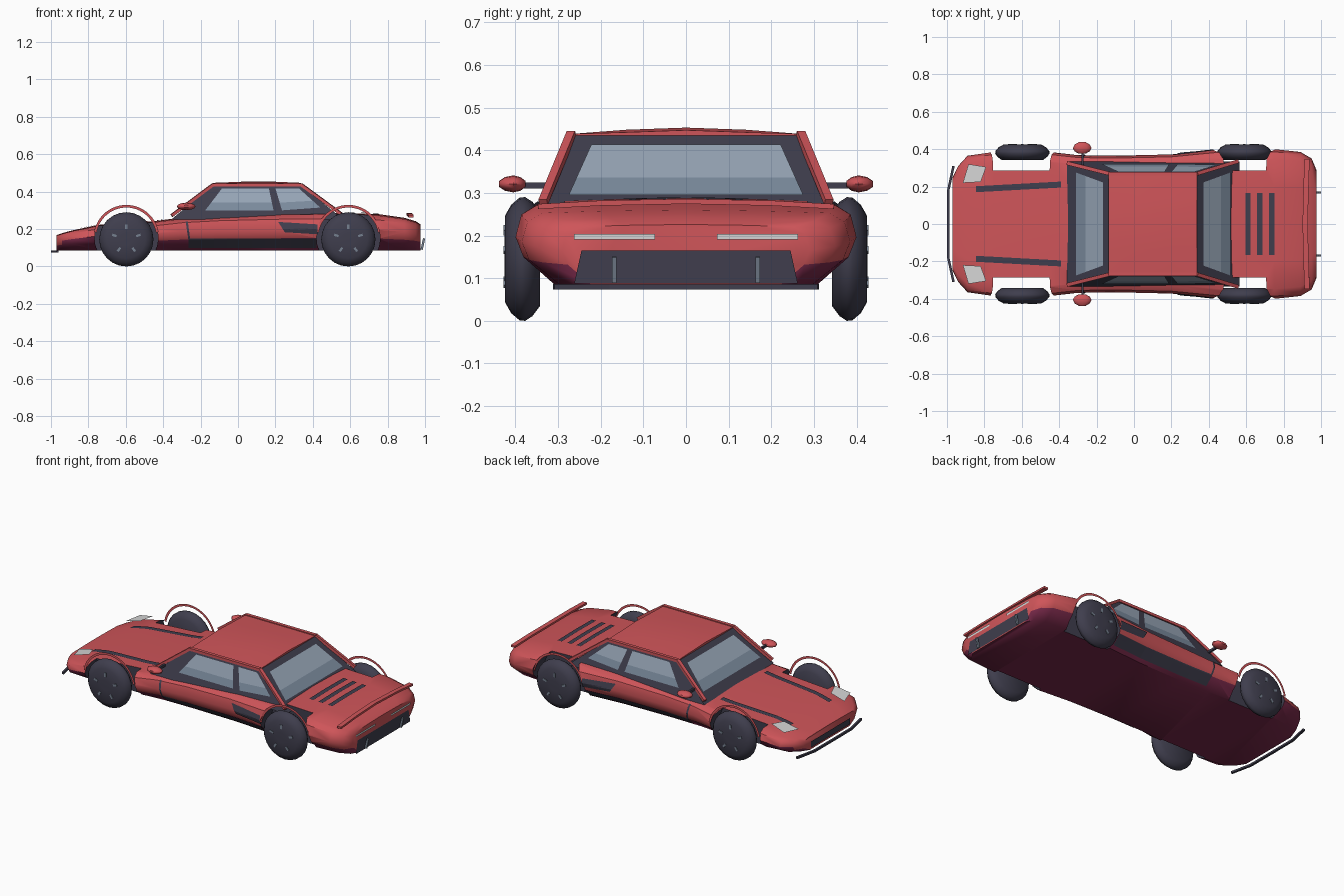
import bpy, bmesh, math
from mathutils import Vector

if "Cube" in bpy.data.objects:
    bpy.data.objects.remove(bpy.data.objects["Cube"])


def material(name, rgb):
    m = bpy.data.materials.new(name)
    m.diffuse_color = (*rgb, 1)
    m.use_nodes = True
    m.node_tree.nodes["Principled BSDF"].inputs["Base Color"].default_value = m.diffuse_color
    return m


RED = material("red paint", (0.62, 0.09, 0.10))
MAROON = material("maroon underbody", (0.19, 0.022, 0.068))
DARK = material("dark trim", (0.05, 0.048, 0.075))
GLASS = material("blue grey glass", (0.20, 0.26, 0.34))
SHEEN = material("light glass", (0.31, 0.38, 0.47))
LAMP = material("pale lamp", (0.66, 0.66, 0.66))
STEEL = material("steel", (0.18, 0.22, 0.28))


def activate(ob):
    bpy.ops.object.select_all(action='DESELECT')
    ob.select_set(True)
    bpy.context.view_layer.objects.active = ob


def build(name, mat, verts, faces, smooth=None, closed=True):
    me = bpy.data.meshes.new(name)
    me.from_pydata([tuple(v) for v in verts], [], faces)
    bm = bmesh.new()
    bm.from_mesh(me)
    bm.normal_update()
    if closed:
        bmesh.ops.recalc_face_normals(bm, faces=bm.faces)
    else:  # open plates face away from the middle of the car
        for f in bm.faces:
            c = f.calc_center_median()
            if f.normal.dot(c - Vector((c.x * 0.8, 0, 0.12))) < 0:
                f.normal_flip()
    bm.to_mesh(me)
    bm.free()
    me.materials.append(mat)
    ob = bpy.data.objects.new(name, me)
    bpy.context.collection.objects.link(ob)
    if smooth:
        activate(ob)
        bpy.ops.object.shade_smooth_by_angle(angle=math.radians(smooth))
    return ob


def loft(name, mat, rings, smooth=None):
    n = len(rings[0])
    faces = [(i * n + j, i * n + (j + 1) % n, (i + 1) * n + (j + 1) % n, (i + 1) * n + j)
             for i in range(len(rings) - 1) for j in range(n)]
    faces += [tuple(range(n)), tuple(range((len(rings) - 1) * n, len(rings) * n))]
    return build(name, mat, [p for r in rings for p in r], faces, smooth)


def lathe(name, mat, prof, cx, cz, sx=1, sz=1, n=24, smooth=40):
    """Turn a (y, radius) profile round an axis along y."""
    rings = [[(cx + sx * r * math.cos(2 * math.pi * k / n), y,
               cz + sz * r * math.sin(2 * math.pi * k / n)) for k in range(n)] for y, r in prof]
    return loft(name, mat, rings, smooth)


def patch(name, mat, quad, fn, n=6, mirror=True):
    """Thin sheet: four 2D corners mapped onto a surface by fn."""
    verts, faces = [], []
    a, b, c, d = [Vector(q) for q in quad]
    for s in ((1, -1) if mirror else (1,)):
        o = len(verts)
        for i in range(n + 1):
            for j in range(n + 1):
                u, v = i / n, j / n
                p = (a * (1 - u) + b * u) * (1 - v) + (d * (1 - u) + c * u) * v
                x, y, z = fn(p.x, p.y)
                verts.append((x, s * y, z))
        faces += [(o + i * (n + 1) + j, o + (i + 1) * (n + 1) + j, o + (i + 1) * (n + 1) + j + 1,
                   o + i * (n + 1) + j + 1) for i in range(n) for j in range(n)]
    return build(name, mat, verts, faces, closed=False)


def window(name, quad, fn, mirror=True):
    """Pane in two tones: darker lower strip, lighter upper part."""
    a, b, c, d = [Vector(q) for q in quad]
    l, r = a.lerp(d, .35), b.lerp(c, .35)
    patch(name + "_lower", GLASS, [a, b, r, l], fn, 1, mirror)
    patch(name + "_upper", SHEEN, [l, r, c, d], fn, 1, mirror)


def bar(name, mat, path, w, h):
    """Rectangular bar along a path, w sideways and h upwards."""
    rings = []
    for i, p in enumerate(path):
        t = Vector(path[min(i + 1, len(path) - 1)]) - Vector(path[max(i - 1, 0)])
        side = t.cross(Vector((0, 0, 1)))
        side = (side if side.length > 1e-4 else Vector((0, 1, 0))).normalized()
        up = side.cross(t).normalized()
        rings.append([Vector(p) + side * a * w / 2 + up * b * h / 2
                      for a, b in ((-1, -1), (1, -1), (1, 1), (-1, 1))])
    return loft(name, mat, rings)


# Body: stations (x, half width, top height) and one half cross-section
ZB = 0.085
STATIONS = [(-.97, .25, .168), (-.94, .31, .178), (-.89, .365, .192), (-.75, .385, .222),
            (-.45, .385, .242), (-.3, .368, .262), (-.1, .365, .275), (.2, .372, .284),
            (.48, .40, .288), (.75, .40, .28), (.89, .385, .26), (.95, .35, .242), (.975, .29, .226)]
SECTION = [(.77, 0), (.955, .33), (1, .57), (.965, .84), (.87, .96), (.5, .985), (0, 1)]


def lerp(pairs, t):
    for (a, p), (b, q) in zip(pairs, pairs[1:]):
        if t <= b:
            return p + (q - p) * max(0, (t - a) / (b - a))
    return pairs[-1][1]


def size(x):
    return lerp([(s[0], s[1]) for s in STATIONS], x), lerp([(s[0], s[2]) for s in STATIONS], x) - ZB


def on_top(x, y):
    w, h = size(x)
    return x, y, ZB + h * lerp([(a, b) for a, b in SECTION[:2:-1]], abs(y) / w) + .005


def on_side(x, z):
    w, h = size(x)
    return x, w * lerp([(b, a) for a, b in SECTION], (z - ZB) / h) + .005, z


rings = []
for x, w, zt in STATIONS:
    half = [(x, w * a, ZB + (zt - ZB) * b) for a, b in SECTION]
    rings.append(half + [(x, -y, z) for x, y, z in half[-2::-1]])
body = loft("body", RED, rings)
body.data.materials.append(MAROON)
for f in body.data.polygons:  # faces turned down are underbody
    f.material_index = int(f.normal.z < -.4)

# Wheel wells cut into the body, with dark lining
WHEELS = (-.597, .59)
for x in WHEELS:
    for s in (1, -1):
        cut = lathe("well_cutter", DARK, [(s * .285, .17), (s * .5, .17)], x, .152, n=32, smooth=None)
        mod = body.modifiers.new("well", 'BOOLEAN')
        mod.operation, mod.solver, mod.object = 'DIFFERENCE', 'EXACT', cut
        mod.material_mode = 'TRANSFER'
        activate(body)
        bpy.ops.object.modifier_apply(modifier=mod.name)
        bpy.data.objects.remove(cut)
activate(body)
bpy.ops.object.shade_smooth_by_angle(angle=math.radians(42))

# Wheels, spokes and flat arch rings
for x, end in zip(WHEELS, ("front", "rear")):
    for s, side in ((1, "left"), (-1, "right")):
        tag = end + "_" + side
        prof = [(.342, .11), (.36, .134), (.377, .145), (.39, .144), (.41, .127), (.424, .102), (.426, .03)]
        lathe("wheel_" + tag, DARK, [(s * y, r) for y, r in prof], x, .145)
        for k in range(5):
            a = math.pi / 2 + k * 2 * math.pi / 5
            bar("spoke_" + tag, STEEL, [(x + r * math.cos(a), s * .425, .145 + r * math.sin(a))
                                        for r in (.055, .08)], .006, .012)
        arc = [math.radians(10 + 160 * k / 24) for k in range(25)]
        verts = [(x + r * math.cos(a), s * .388, .154 + r * math.sin(a)) for a in arc for r in (.161, .175)]
        build("arch_" + tag, RED, verts, [(2 * k, 2 * k + 1, 2 * k + 3, 2 * k + 2) for k in range(24)],
              closed=False)

# Cabin core
Z0, Z1 = .265, .437


def rise(z):
    return (z - Z0) / (Z1 - Z0)


def cabin_ring(z):
    t = rise(z)
    x0, x1, y = -.34 + .21 * t, .545 - .21 * t, .33 - .06 * t
    return [(x0, -y, z), (x1, -y, z), (x1, y, z), (x0, y, z)]


loft("cabin", DARK, [cabin_ring(.25), cabin_ring(Z1)])


def on_cabin_side(x, z):
    return x, .334 - .06 * rise(z), z


# Windows
window("front_side_window", [(-.175, .30), (.19, .30), (.165, .418), (-.085, .418)], on_cabin_side)
window("rear_side_window", [(.235, .30), (.44, .315), (.325, .418), (.20, .418)], on_cabin_side)
pane = [(-.275, .295), (.275, .295), (.222, .413), (-.222, .413)]
window("windscreen", pane, lambda y, z: (-.346 + .21 * rise(z), y, z), False)
window("rear_window", pane, lambda y, z: (.551 - .21 * rise(z), y, z), False)

# Crowned roof
loft("roof", RED, [[(x, -.272, .43), (x, .272, .43), (x, .272, .438), (x, .14, .448 - d), (x, 0, .453 - d),
                    (x, -.14, .448 - d), (x, -.272, .438)]
                   for x, d in ((-.135, .006), (.02, 0), (.2, 0), (.338, .006))], 30)

for s in (1, -1):
    # Pillars and roof rails
    bar("front_pillar", RED, [(-.355, s * .325, .272), (-.132, s * .269, .438)], .02, .016)
    bar("rear_pillar", RED, [(.555, s * .335, .278), (.337, s * .269, .438)], .02, .016)
    bar("roof_rail", RED, [(-.135, s * .269, .436), (.338, s * .269, .436)], .02, .016)
    # Door mirrors
    bar("mirror_stem", DARK, [(-.275, s * .315, .317), (-.275, s * .39, .317)], .012, .014)
    lathe("mirror", RED, [(s * y, r) for y, r in ((.376, .35), (.388, .8), (.405, 1), (.425, .8), (.438, .35))],
          -.277, .321, .05, .02, 12)
    # Tail fins
    bar("tail_fin", STEEL, [(.982, s * .168, .09), (.995, s * .168, .15)], .01, .012)

# Bonnet grooves, headlights, deck slats
patch("bonnet_groove", DARK, [(-.845, .17), (-.39, .195), (-.39, .227), (-.845, .202)], on_top, 12)
patch("headlight", LAMP, [(-.915, .22), (-.82, .225), (-.79, .305), (-.885, .32)],
      lambda x, y: (x, y, .208 + (x + .915) * .25), 1)
for x in (.61, .672, .737):
    patch("deck_slat", DARK, [(x - .014, -.165), (x + .014, -.165), (x + .014, .165), (x - .014, .165)],
          on_top, 6, False)

# Side intake, door line and sill
patch("side_intake", DARK, [(.25, .183), (.425, .172), (.425, .225), (.215, .238)], on_side)
patch("door_line", DARK, [(-.265, .14), (-.255, .14), (-.268, .24), (-.28, .24)], on_side)
patch("sill", DARK, [(-.265, .1), (.42, .1), (.42, .15), (-.265, .15)], on_side, 10)

# Rear panel, tail lights, nose grille
patch("rear_panel", DARK, [(-.262, .088), (.262, .088), (.245, .165), (-.245, .165)],
      lambda y, z: (.979, y, z), 1, False)
patch("tail_light", LAMP, [(.073, .191), (.262, .191), (.262, .204), (.073, .204)],
      lambda y, z: (.98, y, z), 1)
patch("nose_grille", DARK, [(-.19, .098), (.19, .098), (.19, .135), (-.19, .135)],
      lambda y, z: (-.975, y, z), 1, False)

# Rear spoiler and front splitter
bar("spoiler", RED, [(.925, -.347, .268), (.92, -.2, .276), (.915, 0, .28), (.92, .2, .276), (.925, .347, .268)],
    .028, .012)
bar("splitter", DARK, [(-.965, -.31, .08), (-.993, -.18, .08), (-.994, 0, .08), (-.993, .18, .08),
                       (-.965, .31, .08)], .013, .012)
